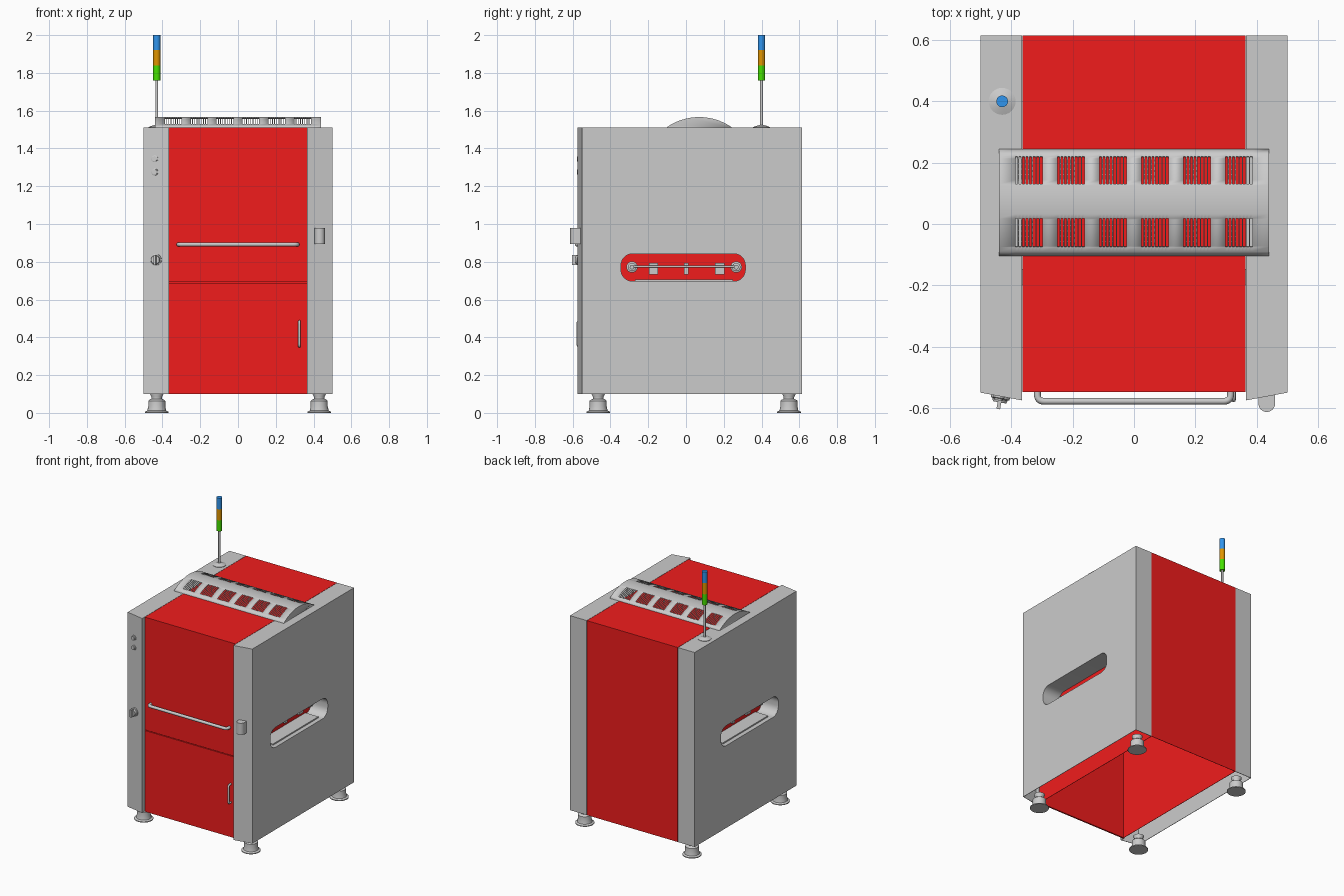
import bpy, bmesh
from math import pi, sin, cos, asin, atan2, sqrt
from mathutils import Vector, Matrix

if "Cube" in bpy.data.objects:
    bpy.data.objects.remove(bpy.data.objects["Cube"])


def mat(name, rgb):
    m = bpy.data.materials.new(name)
    m.diffuse_color = (*rgb, 1)
    m.use_nodes = True
    m.node_tree.nodes["Principled BSDF"].inputs["Base Color"].default_value = m.diffuse_color
    return m


RED = mat("red_paint", (0.88, 0.012, 0.012))
GREEN = mat("green_lens", (0.06, 0.75, 0.0))
AMBER = mat("amber_lens", (0.75, 0.3, 0.0))
BLUE = mat("blue_lens", (0.03, 0.3, 0.85))


def finish(name, bm, material=None, smooth=False, thickness=0):
    bmesh.ops.recalc_face_normals(bm, faces=bm.faces)
    me = bpy.data.meshes.new(name)
    bm.to_mesh(me)
    bm.free()
    ob = bpy.data.objects.new(name, me)
    bpy.context.collection.objects.link(ob)
    bpy.context.view_layer.objects.active = ob
    bpy.ops.object.select_all(action='DESELECT')
    ob.select_set(True)
    if material:
        me.materials.append(material)
    if smooth:
        bpy.ops.object.shade_smooth_by_angle(angle=0.6)
    if thickness:
        mod = ob.modifiers.new("thickness", 'SOLIDIFY')
        mod.thickness, mod.offset = thickness, -1
        bpy.ops.object.modifier_apply(modifier=mod.name)
    return ob


def box(name, x, y, z, material=None):
    bm = bmesh.new()
    bmesh.ops.create_cube(bm, size=1)
    for v in bm.verts:
        v.co = [lo + (c + 0.5) * (hi - lo) for c, (lo, hi) in zip(v.co, (x, y, z))]
    return finish(name, bm, material)


def lathe(name, profile, loc, axis=(0, 0, 1), material=None, n=24):
    """Solid of revolution: profile is (radius, height) along the axis."""
    bm = bmesh.new()
    rot = Vector((0, 0, 1)).rotation_difference(Vector(axis)).to_matrix()
    rings = [[bm.verts.new(rot @ Vector((r * cos(2*pi*i/n), r * sin(2*pi*i/n), h)) + Vector(loc))
              for i in range(n)] for r, h in profile]
    for a, b in zip(rings, rings[1:]):
        for i in range(n):
            bm.faces.new((a[i], a[(i+1) % n], b[(i+1) % n], b[i]))
    bm.faces.new(rings[0])
    bm.faces.new(rings[-1])
    return finish(name, bm, material, True)


def prism(name, pts, vec, caps=(True, True), thickness=0, smooth=False, closed=True):
    """Extrude an outline of 3D points along a vector."""
    bm = bmesh.new()
    a = [bm.verts.new(p) for p in pts]
    b = [bm.verts.new(Vector(p) + Vector(vec)) for p in pts]
    n = len(pts)
    for i in range(n if closed else n - 1):
        bm.faces.new((a[i], a[(i+1) % n], b[(i+1) % n], b[i]))
    for ring, cap in zip((a, b), caps):
        if cap:
            bm.faces.new(ring)
    return finish(name, bm, None, smooth, thickness)


def tube(name, pts, radius, bend):
    """Bent rod along a path with rounded corners."""
    pts = [Vector(p) for p in pts]
    path = [pts[0]]
    for p, q, r in zip(pts, pts[1:], pts[2:]):
        s, e = q + (p - q).normalized() * bend, q + (r - q).normalized() * bend
        path += [(1-t)**2 * s + 2*t*(1-t) * q + t*t * e for t in (i / 6 for i in range(7))]
    path.append(pts[-1])
    cu = bpy.data.curves.new(name, 'CURVE')
    cu.dimensions, cu.bevel_depth, cu.bevel_resolution, cu.use_fill_caps = '3D', radius, 3, True
    sp = cu.splines.new('POLY')
    sp.points.add(len(path) - 1)
    for pt, co in zip(sp.points, path):
        pt.co = (*co, 1)
    ob = bpy.data.objects.new(name, cu)
    bpy.context.collection.objects.link(ob)


# Red cabinet: open underneath, doors on the front
bm = bmesh.new()
bmesh.ops.create_cube(bm, size=1)
bmesh.ops.delete(bm, geom=[f for f in bm.faces if f.normal.z < -0.9], context='FACES')
for v in bm.verts:
    v.co = (v.co.x * 0.728, 0.0375 + v.co.y * 1.155, 0.805 + v.co.z * 1.41)
finish("cabinet", bm, RED, thickness=0.004)
box("upper_door", (-0.364, 0.364), (-0.548, -0.538), (0.693, 1.51), RED)
box("lower_door", (-0.364, 0.364), (-0.548, -0.538), (0.1, 0.688), RED)

# Outline of the side opening
Y0, Y1, Z0, Z1, R = -0.344, 0.314, 0.697, 0.842, 0.06
slot = [(cy + R * cos(a), cz + R * sin(a))
        for k, (cy, cz) in enumerate(((Y1-R, Z1-R), (Y0+R, Z1-R), (Y0+R, Z0+R), (Y1-R, Z0+R)))
        for a in (pi/2 * (k + i / 8) for i in range(9))]

for s, side in ((-1, "left"), (1, "right")):
    # Grey side housing: folded sheet, open underneath, slanted front
    outline = [(s*0.366, -0.54), (s*0.366, -0.575), (s*0.5, -0.55), (s*0.5, 0.615), (s*0.366, 0.615)]
    house = prism(side + "_housing", [(x, y, 0.1) for x, y in outline], (0, 0, 1.41),
                  caps=(False, True), thickness=0.004, closed=False)
    cutter = prism(side + "_slot_cutter", [(s*0.48, y, z) for y, z in slot], (s*0.04, 0, 0))
    cutter.hide_render = True
    bpy.context.view_layer.objects.active = house
    cut = house.modifiers.new("slot", 'BOOLEAN')
    cut.operation, cut.object, cut.solver = 'DIFFERENCE', cutter, 'EXACT'
    bpy.ops.object.modifier_apply(modifier=cut.name)
    bpy.data.objects.remove(cutter)
    prism(side + "_slot_lining", [(s*0.366, y, z) for y, z in slot], (s*0.134, 0, 0),
          caps=(False, False), smooth=True)
    # Conveyor fittings inside the opening
    box(side + "_slot_tray", sorted((s*0.366, s*0.47)), (-0.27, 0.25), (0.698, 0.707))
    for y in (-0.286, 0.266):
        lathe(side + "_pulley", [(0.03, 0), (0.03, 0.015), (0.022, 0.018), (0.022, 0.03), (0.012, 0.032),
                                 (0.012, 0.045)], (s*0.366, y, 0.772), (s, 0, 0))
    lathe(side + "_conveyor_rod", [(0.006, 0), (0.006, 0.55)], (s*0.395, -0.285, 0.775), (0, 1, 0))
    for y, w in ((-0.172, 0.05), (0.002, 0.025), (0.178, 0.05)):
        box(side + "_conveyor_bracket", sorted((s*0.364, s*0.385)), (y - w/2, y + w/2), (0.733, 0.793))
    # Levelling feet
    for y, end in ((-0.465, "front"), (0.545, "back")):
        lathe(f"{end}_{side}_foot", [(0.063, 0), (0.063, 0.006), (0.05, 0.012), (0.045, 0.035), (0.045, 0.064),
              (0.038, 0.07), (0.028, 0.074), (0.028, 0.085), (0.036, 0.1), (0.036, 0.104)], (s*0.43, y, 0))

# Arched vent hood with two rows of slits in six groups
CY, HALF, H = 0.07, 0.175, 0.056
RAD = (HALF**2 + H**2) / (2 * H)
slits = [(g + k * 0.0115, g + k * 0.0115 + 0.0075)
         for g in (-0.387 + 0.137 * i for i in range(6)) for k in range(8)]
xs = sorted([-0.44, 0.44] + [x for sl in slits for x in sl])
rows = ((-0.075, 0.018), (0.13, 0.22))
ys = sorted([CY + RAD * sin(asin(HALF / RAD) * (i / 10 - 1)) for i in range(21)] + [y for r in rows for y in r])


def arc(y):
    return 1.51 + H - RAD + sqrt(RAD**2 - (y - CY)**2)


bm = bmesh.new()
grid = [[bm.verts.new((x, y, arc(y))) for y in ys] for x in xs]
for i in range(len(xs) - 1):
    for j in range(len(ys) - 1):
        in_slit = any(a <= (xs[i] + xs[i+1]) / 2 <= b for a, b in slits)
        in_row = any(a <= (ys[j] + ys[j+1]) / 2 <= b for a, b in rows)
        if not (in_slit and in_row):
            bm.faces.new((grid[i][j], grid[i+1][j], grid[i+1][j+1], grid[i][j+1]))
bm.faces.new(grid[0])
bm.faces.new(grid[-1])
finish("vent_hood", bm, None, True, 0.003)

# Signal tower
TX, TY = -0.43, 0.4
lathe("signal_base", [(0.044, 1.508), (0.044, 1.513), (0.02, 1.522), (0.012, 1.524)], (TX, TY, 0))
lathe("signal_pole", [(0.0075, 1.515), (0.0075, 1.765)], (TX, TY, 0), n=16)
for i, (nm, m) in enumerate((("green", GREEN), ("amber", AMBER), ("blue", BLUE))):
    lathe(nm + "_light", [(0.019, 0), (0.019, 0.08)], (TX, TY, 1.76 + 0.08 * i), material=m)

# Door handles
tube("door_bar_handle", [(-0.315, -0.545, 0.892), (-0.315, -0.578, 0.892),
                         (0.315, -0.578, 0.892), (0.315, -0.545, 0.892)], 0.011, 0.022)
tube("lower_door_handle", [(0.325, -0.545, 0.352), (0.325, -0.574, 0.352),
                           (0.325, -0.574, 0.484), (0.325, -0.545, 0.484)], 0.007, 0.015)

# Round-nosed latch box on the right housing
nose = [(0.433 + 0.027 * cos(a), -0.586 + 0.027 * sin(a), 0.895) for a in (-pi * i / 12 for i in range(13))]
prism("latch_box", nose + [(0.406, -0.558, 0.895), (0.46, -0.55, 0.895)], (0, 0, 0.085), smooth=True)

# Push buttons and rotary switch on the slanted left housing
out = Vector((-0.025, -0.134, 0)).normalized()
for z in (1.345, 1.275):
    lathe("push_button", [(0.018, -0.003), (0.018, 0.006), (0.014, 0.008), (0.014, 0.014)],
          (-0.44, -0.561, z), out)
lathe("switch_dial", [(0.031, -0.003), (0.031, 0.007), (0.025, 0.01), (0.022, 0.02)], (-0.435, -0.562, 0.81), out)
grip = box("switch_grip", (-0.006, 0.006), (-0.042, 0), (-0.027, 0.027))
grip.location = (-0.435, -0.562, 0.81)
grip.rotation_euler.z = atan2(out.x, -out.y)
